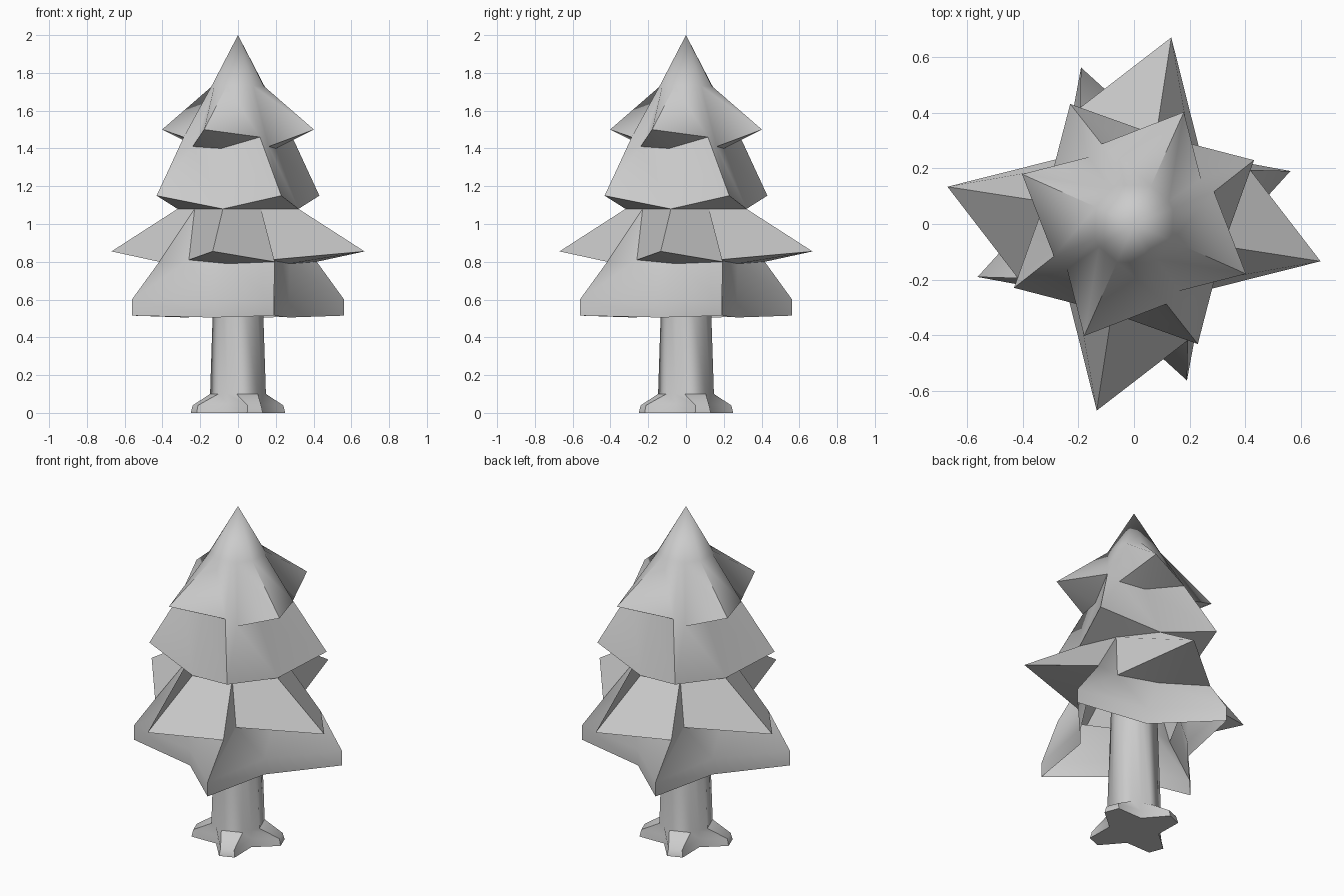
import bpy, bmesh
from math import radians, sin, cos

if "Cube" in bpy.data.objects:
    bpy.data.objects.remove(bpy.data.objects["Cube"])


def four_fold(name, rings, cap_top=None, cap_ends=False, angle=50):
    """Loft rings; each ring is one quarter as (degrees, radius, z), repeated four times."""
    bm = bmesh.new()
    loops = []
    for ring in rings:
        loop = []
        for q in range(4):
            for deg, r, z in ring:
                t = radians(deg + 90 * q)
                loop.append(bm.verts.new((r * cos(t), r * sin(t), z)))
        loops.append(loop)
    n = len(loops[0])
    for up, low in zip(loops, loops[1:]):
        for i in range(n):
            j = (i + 1) % n
            bm.faces.new((up[i], low[i], low[j], up[j]))
    if cap_top is not None:
        tip = bm.verts.new((0, 0, cap_top))
        for i in range(n):
            bm.faces.new((tip, loops[0][i], loops[0][(i + 1) % n]))
    if cap_ends:
        bm.faces.new(loops[0])
        bm.faces.new(loops[-1][::-1])
    bmesh.ops.remove_doubles(bm, verts=bm.verts[:], dist=0.0005)
    me = bpy.data.meshes.new(name)
    bm.to_mesh(me)
    bm.free()
    ob = bpy.data.objects.new(name, me)
    bpy.context.collection.objects.link(ob)
    bpy.ops.object.select_all(action='DESELECT')
    ob.select_set(True)
    bpy.context.view_layer.objects.active = ob
    bpy.ops.object.shade_smooth_by_angle(angle=radians(angle))
    return ob


# Foliage: four twisted tiers, valleys of one tier feed the tips of the next
v1, w1 = (22, 0.31, 1.46), (34, 0.29, 1.41)
v2 = (-14, 0.33, 1.08)
v3, w3 = (25, 0.46, 0.80), (33, 0.31, 0.81)
foliage = [
    [(-24, 0.15, 1.73), (21, 0.15, 1.73), (33, 0.15, 1.73)],
    [(-24, 0.44, 1.50), v1, w1],
    [(-24, 0.22, 1.40), v1, w1],
    [v2, (28, 0.488, 1.15), (28, 0.488, 1.15)],
    [v2, (28, 0.26, 1.08), (28, 0.26, 1.08)],
    [(-11.3, 0.683, 0.855), v3, w3],
    [(-11.3, 0.28, 0.79), v3, w3],
    [(-26, 0.30, 0.60), (18.7, 0.593, 0.60), (18.7, 0.593, 0.60)],
    [(-26, 0.30, 0.505), (18.7, 0.593, 0.515), (18.7, 0.593, 0.515)],
]
four_fold("foliage", foliage, cap_top=2.0)

# Trunk with four flared roots
trunk = [
    [(-3, 0.125, 0.80), (45, 0.125, 0.80), (66, 0.12, 0.80)],
    [(-3, 0.148, 0.10), (45, 0.148, 0.10), (66, 0.14, 0.10)],
    [(12, 0.245, 0.04), (30, 0.245, 0.04), (66, 0.135, 0.05)],
    [(11, 0.255, 0.0), (31, 0.255, 0.0), (66, 0.14, 0.0)],
]
four_fold("trunk", trunk, cap_ends=True)
